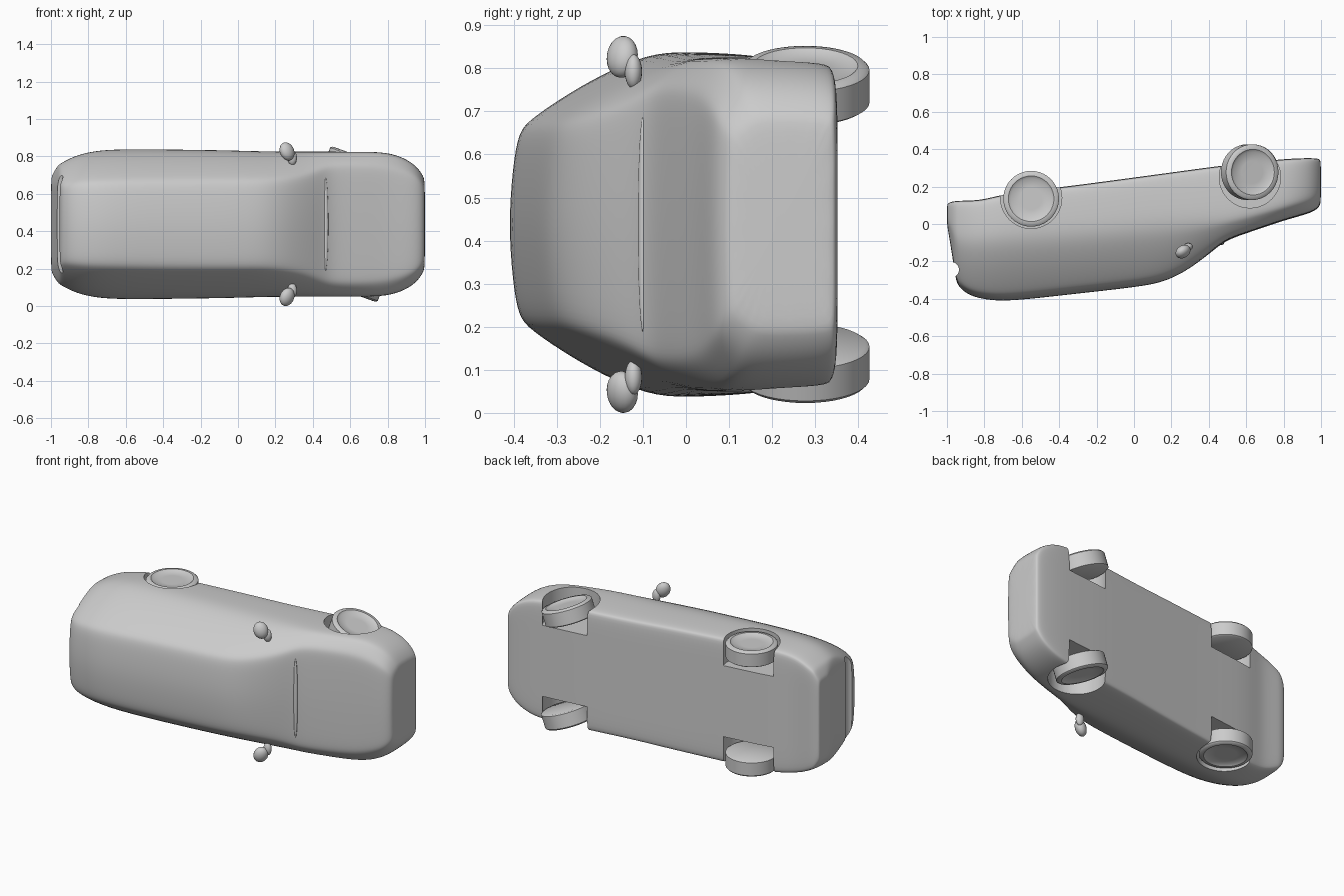
import bpy, bmesh, math
from mathutils import Matrix, Vector

if "Cube" in bpy.data.objects:
    bpy.data.objects.remove(bpy.data.objects["Cube"])

MID = 0.4375      # car lies on its side: width along z, roof towards -y


def make_object(name, bm):
    bmesh.ops.recalc_face_normals(bm, faces=bm.faces)
    me = bpy.data.meshes.new(name)
    bm.to_mesh(me)
    bm.free()
    ob = bpy.data.objects.new(name, me)
    bpy.context.collection.objects.link(ob)
    return ob


def smooth(ob, angle=35):
    bpy.ops.object.select_all(action='DESELECT')
    bpy.context.view_layer.objects.active = ob
    ob.select_set(True)
    for m in list(ob.modifiers):
        bpy.ops.object.modifier_apply(modifier=m.name)
    bpy.ops.object.shade_smooth_by_angle(angle=math.radians(angle))


def loft(name, rings):
    bm = bmesh.new()
    vs = [[bm.verts.new(p) for p in r] for r in rings]
    n = len(vs[0])
    for a, b in zip(vs, vs[1:]):
        for i in range(n):
            j = (i + 1) % n
            bm.faces.new((a[i], a[j], b[j], b[i]))
    bm.faces.new(vs[0])
    bm.faces.new(vs[-1])
    return make_object(name, bm)


def section(x, yr, yb, yu, wr, wb):
    """Cross-section ring: roof, shoulder, flank and floor."""
    h, d = yb - yr, yu - yb
    half = [(0.55 * wr, yr + 0.03 * h), (0.88 * wr, yr + 0.07 * h),
            (wr, yr + 0.15 * h),
            (wr + 0.4 * (wb - wr), yr + 0.42 * h),
            (wr + 0.76 * (wb - wr), yr + 0.72 * h),
            (wb, yb), (wb, yb + 0.4 * d), (0.985 * wb, yb + 0.8 * d),
            (0.965 * wb, yu - 0.012), (0.93 * wb, yu), (0.5 * wb, yu)]
    ring = [(0, yr)] + half + [(0, yu)] + [(-w, y) for w, y in reversed(half)]
    return [(x, y, MID + w) for w, y in ring]


# Body stations: x, roof y, belt y, floor y, roof half width, belt half width
stations = [
    (-1.0, 0.0, 0.03, 0.10, 0.20, 0.24),
    (-0.995, -0.03, 0.02, 0.112, 0.21, 0.26),
    (-0.97, -0.18, -0.03, 0.12, 0.22, 0.305),
    (-0.955, -0.29, -0.07, 0.122, 0.22, 0.32),
    (-0.94, -0.34, -0.08, 0.124, 0.22, 0.33),
    (-0.88, -0.385, -0.09, 0.125, 0.23, 0.362),
    (-0.80, -0.407, -0.085, 0.13, 0.24, 0.386),
    (-0.68, -0.418, -0.075, 0.165, 0.245, 0.402),
    (-0.40, -0.386, -0.06, 0.195, 0.25, 0.40),
    (-0.10, -0.353, -0.035, 0.235, 0.25, 0.396),
    (0.05, -0.334, -0.02, 0.255, 0.25, 0.392),
    (0.16, -0.312, -0.01, 0.27, 0.25, 0.389),
    (0.27, -0.26, 0.0, 0.285, 0.26, 0.388),
    (0.38, -0.18, 0.01, 0.30, 0.28, 0.388),
    (0.46, -0.112, 0.02, 0.31, 0.31, 0.388),
    (0.52, -0.077, 0.03, 0.318, 0.32, 0.388),
    (0.65, -0.034, 0.06, 0.332, 0.32, 0.388),
    (0.80, 0.018, 0.10, 0.347, 0.31, 0.386),
    (0.90, 0.045, 0.13, 0.352, 0.28, 0.35),
    (0.96, 0.065, 0.15, 0.352, 0.25, 0.305),
    (0.992, 0.09, 0.17, 0.348, 0.21, 0.255),
    (1.0, 0.12, 0.18, 0.338, 0.18, 0.23),
]
body = loft("car_body", [section(*s) for s in stations])
sub = body.modifiers.new("smooth", 'SUBSURF')
sub.levels = 2


def cutter(name, x, y, r, z0, z1):
    bm = bmesh.new()
    bmesh.ops.create_cone(bm, cap_ends=True, segments=48, radius1=r, radius2=r,
                          depth=z1 - z0,
                          matrix=Matrix.Translation((x, y, (z0 + z1) / 2)))
    ob = make_object(name, bm)
    ob.hide_render = True
    m = body.modifiers.new(name, 'BOOLEAN')
    m.operation = 'DIFFERENCE'
    m.solver = 'EXACT'
    m.object = ob
    return ob


# Wheel wells and the hollow under the tailgate spoiler
cutters = []
for x, y in ((-0.55, 0.14), (0.62, 0.25)):
    cutters.append(cutter("well_cut", x, y, 0.164, 0.66, 1.0))
    cutters.append(cutter("well_cut", x, y, 0.164, -0.1, 0.215))
cutters.append(cutter("tailgate_cut", -0.978, -0.245, 0.042, 0.0, 0.9))
smooth(body)
for c in cutters:
    bpy.data.objects.remove(c)


# Wheels: lathed tyre with a dished outer face
TYRE = [(0.0, -0.05), (0.14, -0.05), (0.149, -0.044), (0.149, 0.036),
        (0.141, 0.044), (0.122, 0.046), (0.108, 0.036), (0.06, 0.033), (0.0, 0.037)]


def wheel(name, x, y, z, flip, steer):
    bm = bmesh.new()
    pts = [bm.verts.new((r, 0, h)) for r, h in TYRE]
    edges = [bm.edges.new(p) for p in zip(pts, pts[1:])]
    bmesh.ops.spin(bm, geom=pts + edges, cent=(0, 0, 0), axis=(0, 0, 1),
                   angle=math.tau, steps=40, use_merge=False)
    bmesh.ops.remove_doubles(bm, verts=bm.verts, dist=1e-4)
    turn = Matrix.Rotation(math.radians(steer), 4, 'Y')
    bm.transform(Matrix.Translation((x, y, z)) @ turn
                 @ Matrix.Rotation(math.pi if flip else 0, 4, 'X'))
    smooth(make_object(name, bm), 40)


for side, s in (("left", 1), ("right", -1)):
    wheel("rear_wheel_" + side, -0.55, 0.135, MID + s * 0.345, s < 0, 0)
    wheel("front_wheel_" + side, 0.62, 0.277, MID + s * 0.325, s < 0, 20)


def ellipsoid(name, loc, size, rot=Matrix()):
    bm = bmesh.new()
    bmesh.ops.create_uvsphere(bm, u_segments=20, v_segments=12, radius=1)
    bm.transform(Matrix.Translation(loc) @ rot @ Matrix.Diagonal((*size, 1)))
    smooth(make_object(name, bm), 60)


# Door mirrors on short stalks
for side, s in (("left", 1), ("right", -1)):
    tilt = Matrix.Rotation(math.radians(s * -22), 4, 'Y') @ Matrix.Rotation(math.radians(40), 4, 'Z')
    ellipsoid("mirror_" + side, Vector((0.262, -0.148, MID + s * 0.389)),
              (0.042, 0.032, 0.05), tilt)
    ellipsoid("mirror_stalk_" + side, Vector((0.29, -0.122, MID + s * 0.355)),
              (0.025, 0.02, 0.04))

# Ridge at the base of the windscreen
ellipsoid("windscreen_cowl", Vector((0.468, -0.1, MID)), (0.015, 0.012, 0.25))
